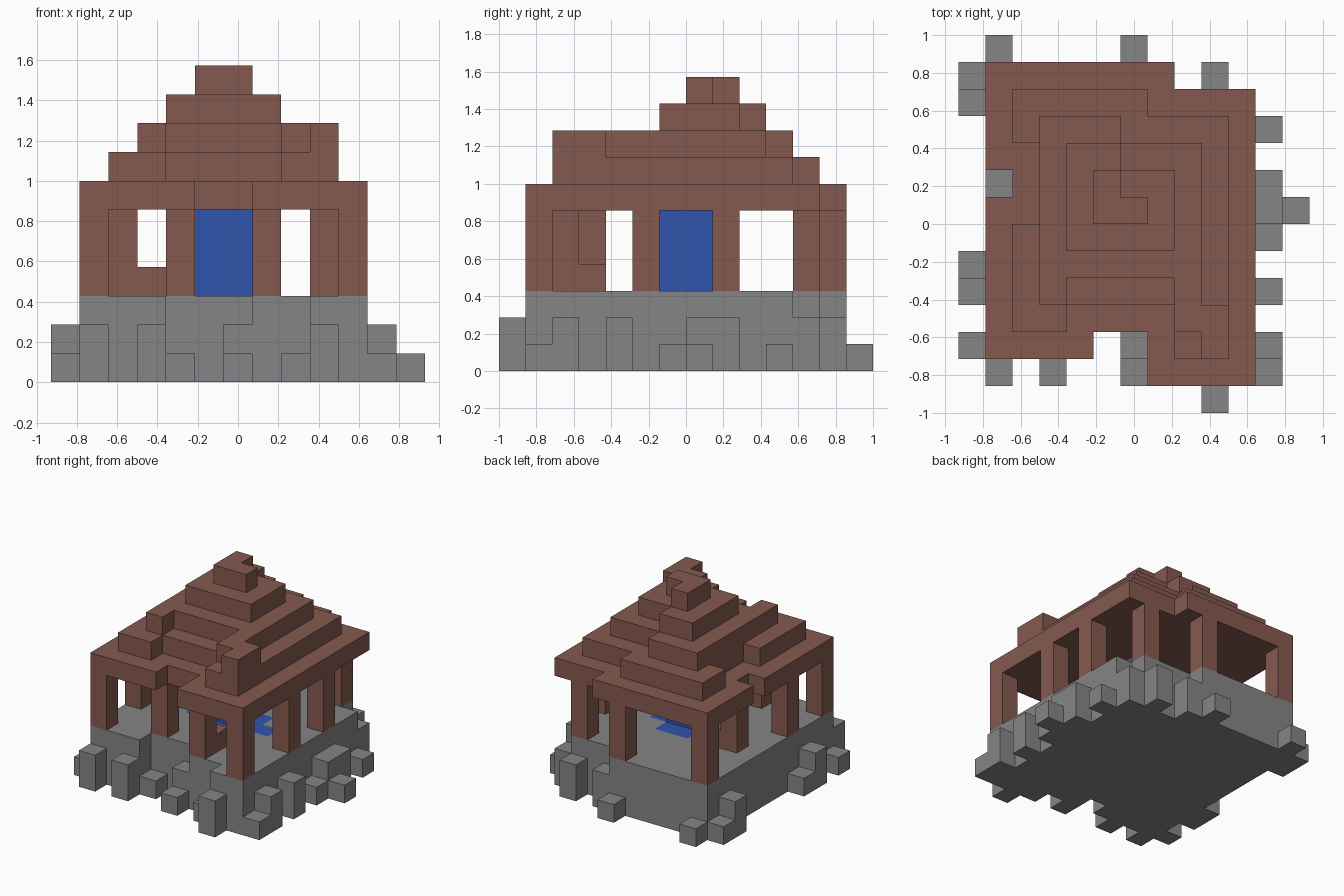
import bpy
import bmesh
from mathutils import Vector

cube = bpy.data.objects.get("Cube")
if cube:
    bpy.data.objects.remove(cube, do_unlink=True)

UNIT = 1 / 7                      # edge of one block
ORIGIN = Vector((-6.5, -7, 0))    # corner of the block grid


def material(name, colour):
    mat = bpy.data.materials.new(name)
    mat.use_nodes = True
    rgba = (*colour, 1)
    mat.diffuse_color = rgba
    mat.node_tree.nodes["Principled BSDF"].inputs["Base Color"].default_value = rgba
    return mat


BROWN = material("brown timber", (0.235, 0.102, 0.078))
GREY = material("grey stone", (0.235, 0.235, 0.235))
BLUE = material("blue water", (0.03, 0.09, 0.42))


def plan(x0, x1, y0, y1):
    """Ground cells of a rectangle of blocks."""
    return {(x, y) for x in range(x0, x1) for y in range(y0, y1)}


def stack(cells, bottom, top):
    """Raise ground cells into blocks."""
    return {(x, y, z) for x, y in cells for z in range(bottom, top)}


AXES = [Vector(a) for a in ((1, 0, 0), (0, 1, 0), (0, 0, 1))]


def build(name, blocks, mat):
    """Make one object from blocks, keeping only its outer faces."""
    bm = bmesh.new()
    for block in sorted(blocks):
        base = Vector(block)
        for i, axis in enumerate(AXES):
            u, v = AXES[(i + 1) % 3], AXES[(i + 2) % 3]
            for side in (0, 1):
                beside = base + axis * (2 * side - 1)
                if tuple(int(c) for c in beside) in blocks:
                    continue
                corner = base + axis * side
                loop = [corner, corner + u, corner + u + v, corner + v]
                if not side:
                    loop.reverse()
                bm.faces.new([bm.verts.new((p + ORIGIN) * UNIT) for p in loop])
    bmesh.ops.remove_doubles(bm, verts=bm.verts, dist=UNIT / 100)
    mesh = bpy.data.meshes.new(name)
    bm.to_mesh(mesh)
    bm.free()
    mesh.materials.append(mat)
    obj = bpy.data.objects.new(name, mesh)
    bpy.context.collection.objects.link(obj)
    return obj


# Water: sunken pool and central column
pool = stack(plan(4, 9, 6, 8) - {(8, 7), (4, 7)} | plan(5, 7, 5, 9) - {(5, 5)}, 2, 3)
build("pool", pool, BLUE)
build("water_column", stack(plan(5, 7, 6, 8), 3, 6), BLUE)

# Stone platform with broken edges
floor = plan(1, 11, 2, 12) | plan(1, 7, 12, 13) | plan(9, 11, 1, 2)
floor -= plan(4, 7, 2, 3) | {(10, 11)}
build("platform", stack(floor, 0, 3) - pool, GREY)

# Loose stones around the platform
tall = [(1, 1), (3, 1), (6, 2), (9, 0), (11, 2), (11, 4), (11, 7), (11, 8),
        (10, 11), (9, 12), (7, 12), (0, 11), (0, 4)]
low = [(0, 2), (0, 5), (0, 12), (1, 13), (6, 13), (11, 10), (12, 7), (11, 6),
       (11, 1), (8, 1), (6, 1), (4, 2)]
build("tall_stones", stack(tall, 0, 2), GREY)
build("low_stones", stack(low, 0, 1), GREY)

# Posts around the edge
posts = [(1, 2), (4, 3), (7, 2), (10, 1), (10, 5), (10, 8),
         (9, 11), (6, 12), (1, 12), (2, 8), (1, 5)]
for n, cell in enumerate(posts, 1):
    build(f"post_{n}", stack([cell], 3, 6), BROWN)
build("benches", stack([(3, 8), (7, 3)], 3, 4), BROWN)

# Eaves
eaves = plan(1, 11, 2, 12) | plan(1, 8, 12, 13) | plan(7, 11, 1, 2)
eaves -= plan(5, 7, 2, 3) | {(1, 8)}
build("eaves", stack(eaves, 6, 7), BROWN)

# Stepped roof, from the widest tier to the ridge
tiers = [
    plan(3, 10, 4, 11) | plan(2, 7, 11, 12) | plan(2, 4, 3, 7)
    | plan(2, 3, 10, 11) | plan(8, 10, 2, 4),
    plan(3, 9, 5, 10) | plan(3, 6, 10, 11) | plan(8, 10, 3, 4)
    | {(3, 4), (8, 4), (9, 2)},
    plan(4, 8, 6, 9) | plan(4, 6, 9, 10),
    plan(5, 7, 7, 8) | {(5, 8)},
]
for n, cells in enumerate(tiers):
    build(f"roof_tier_{n + 1}", stack(cells, 7 + n, 8 + n), BROWN)
